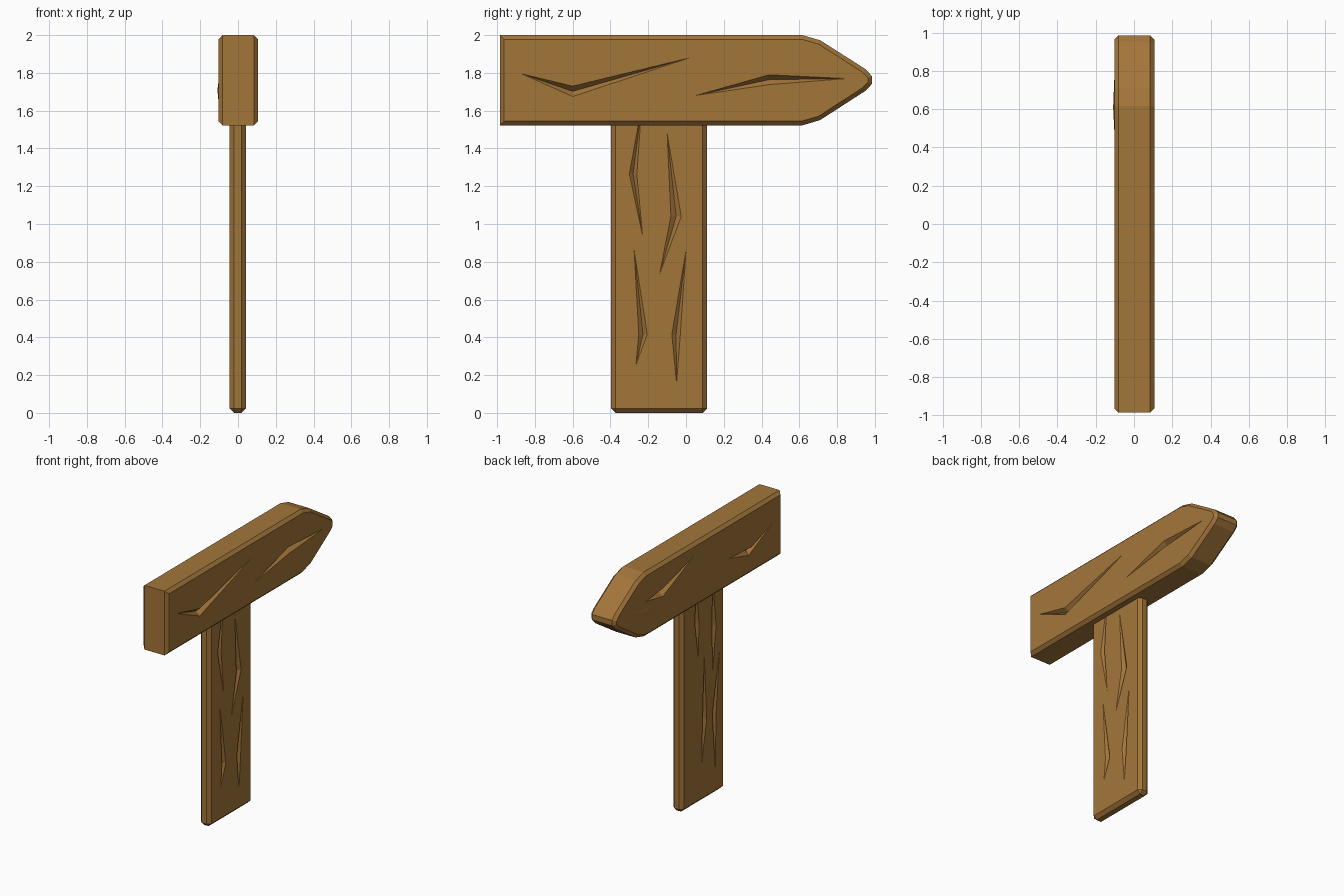
import bpy, bmesh

if "Cube" in bpy.data.objects:
    bpy.data.objects.remove(bpy.data.objects["Cube"])

wood = bpy.data.materials.new("warm brown wood")
wood.diffuse_color = (0.37, 0.18, 0.042, 1)
wood.use_nodes = True
wood.node_tree.nodes["Principled BSDF"].inputs["Base Color"].default_value = wood.diffuse_color


def make(name, bm):
    bmesh.ops.recalc_face_normals(bm, faces=bm.faces[:])
    me = bpy.data.meshes.new(name)
    bm.to_mesh(me)
    bm.free()
    me.materials.append(wood)
    ob = bpy.data.objects.new(name, me)
    bpy.context.collection.objects.link(ob)
    return ob


def plank(name, outline, x0, x1, bevel, all_edges):
    """Extrude a (y, z) outline along x and chamfer its edges."""
    bm = bmesh.new()
    face = bm.faces.new([bm.verts.new((x0, y, z)) for y, z in outline])
    ext = bmesh.ops.extrude_face_region(bm, geom=[face])
    for v in ext["geom"]:
        if isinstance(v, bmesh.types.BMVert):
            v.co.x = x1
    bmesh.ops.recalc_face_normals(bm, faces=bm.faces[:])
    edges = [e for e in bm.edges
             if all_edges or abs(e.verts[0].co.x - e.verts[1].co.x) < 1e-5]
    bmesh.ops.bevel(bm, geom=edges, offset=bevel, segments=1,
                    affect='EDGES', profile=0.5)
    return make(name, bm)


def carve(ob, cracks, x, depth):
    """Cut four-sided V grooves: end, two middle points, other end."""
    side = 1 if x > 0 else -1
    for a, m, n, b in cracks:
        bm = bmesh.new()
        vy, vz, vx = (m[0] + n[0]) / 2, (m[1] + n[1]) / 2, x - side * depth
        tip = bm.verts.new((vx, vy, vz))
        k = 1.3   # continue the pyramid past the surface
        A, M, N, B = [bm.verts.new((vx + (x - vx) * k, vy + (y - vy) * k,
                                    vz + (z - vz) * k)) for y, z in (a, m, n, b)]
        for tri in ((A, M, N), (B, N, M), (tip, A, M), (tip, M, B),
                    (tip, B, N), (tip, N, A)):
            bm.faces.new(tri)
        cutter = make("crack_cutter", bm)
        cutter.hide_render = True
        mod = ob.modifiers.new("crack", 'BOOLEAN')
        mod.operation, mod.solver, mod.object = 'DIFFERENCE', 'EXACT', cutter
        bpy.context.view_layer.objects.active = ob
        bpy.ops.object.modifier_apply(modifier=mod.name)
        bpy.data.objects.remove(cutter)


# Arrow-shaped board
board = plank("arrow_board", [
    (-0.985, 1.522), (0.615, 1.522), (0.71, 1.55), (0.95, 1.705),
    (0.985, 1.742), (0.985, 1.782), (0.95, 1.82), (0.71, 1.973),
    (0.615, 2.0), (-0.985, 2.0)], -0.103, 0.106, 0.022, False)
carve(board, [
    ((-0.87, 1.795), (-0.6, 1.73), (-0.6, 1.675), (0.02, 1.88)),
    ((0.05, 1.68), (0.44, 1.79), (0.44, 1.738), (0.85, 1.77))], 0.106, 0.035)
carve(board, [
    ((-0.87, 1.805), (-0.62, 1.72), (-0.59, 1.67), (-0.36, 1.735)),
    ((0.06, 1.91), (0.42, 1.81), (0.42, 1.75), (0.62, 1.79))], -0.103, 0.035)

# Upright post
post = plank("post", [(-0.397, 0), (0.112, 0), (0.112, 1.7), (-0.397, 1.7)],
             -0.045, 0.043, 0.024, True)
carve(post, [
    ((-0.235, 1.62), (-0.30, 1.265), (-0.26, 1.265), (-0.23, 0.94)),
    ((-0.10, 1.48), (-0.08, 1.04), (-0.025, 1.04), (-0.14, 0.735)),
    ((-0.275, 0.865), (-0.25, 0.415), (-0.205, 0.415), (-0.265, 0.255)),
    ((0.0, 0.86), (-0.075, 0.415), (-0.03, 0.415), (-0.05, 0.155))], 0.043, 0.02)
carve(post, [
    ((-0.055, 1.62), (-0.09, 1.35), (-0.04, 1.35), (-0.08, 1.10)),
    ((-0.25, 1.6), (-0.29, 1.25), (-0.24, 1.25), (-0.25, 0.93)),
    ((-0.15, 1.07), (-0.18, 0.60), (-0.13, 0.60), (-0.12, 0.29)),
    ((-0.33, 1.05), (-0.29, 0.60), (-0.245, 0.60), (-0.28, 0.20))], -0.045, 0.02)

# Small raised splinter on the back of the board
bm = bmesh.new()
p = [bm.verts.new(c) for c in ((-0.10, 0.43, 1.61), (-0.10, 0.66, 1.66),
                               (-0.10, 0.83, 1.78), (-0.10, 0.58, 1.74),
                               (-0.109, 0.61, 1.71))]
for f in ((0, 1, 4), (1, 2, 4), (2, 3, 4), (3, 0, 4), (3, 2, 1, 0)):
    bm.faces.new([p[i] for i in f])
make("splinter", bm)
